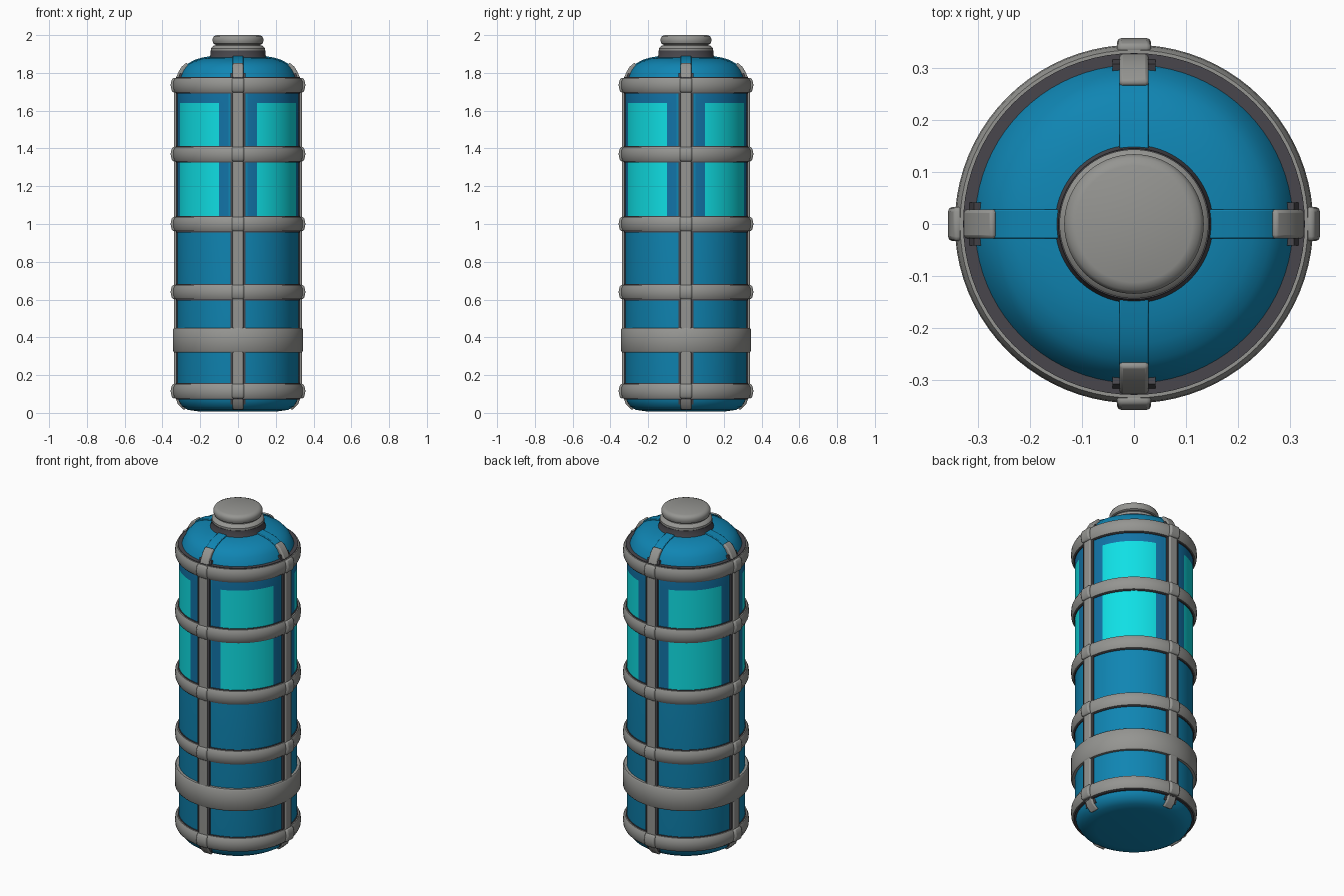
import bpy, bmesh, math
from mathutils import Vector

if "Cube" in bpy.data.objects:
    bpy.data.objects.remove(bpy.data.objects["Cube"], do_unlink=True)


def material(name, rgb):
    m = bpy.data.materials.new(name)
    m.use_nodes = True
    m.diffuse_color = (*rgb, 1)
    m.node_tree.nodes["Principled BSDF"].inputs["Base Color"].default_value = (*rgb, 1)
    return m


BLUE = material("blue shell", (0.005, 0.235, 0.45))
DEEP = material("deep blue frame", (0.006, 0.17, 0.38))
CYAN = material("cyan glow", (0.005, 0.74, 0.78))
GREY = material("grey metal", (0.30, 0.30, 0.285))
DARK = material("dark trim", (0.065, 0.062, 0.072))


def finish(name, bm, mats, bevel=0):
    bmesh.ops.remove_doubles(bm, verts=bm.verts, dist=1e-5)
    bmesh.ops.recalc_face_normals(bm, faces=bm.faces)
    mesh = bpy.data.meshes.new(name)
    bm.to_mesh(mesh)
    bm.free()
    for m in mats:
        mesh.materials.append(m)
    ob = bpy.data.objects.new(name, mesh)
    bpy.context.collection.objects.link(ob)
    if bevel:
        mod = ob.modifiers.new("soft edges", "BEVEL")
        mod.width, mod.segments = bevel, 2
    bpy.ops.object.select_all(action="DESELECT")
    ob.select_set(True)
    bpy.context.view_layer.objects.active = ob
    bpy.ops.object.shade_smooth_by_angle(angle=math.radians(40))
    return ob


def lathe(name, profile, mats, closed=False, rule=None, steps=80):
    """Revolve (radius, height) points about z; rule picks each face's material."""
    bm = bmesh.new()
    rows = []
    for i in range(steps):
        a = math.tau * i / steps
        rows.append([bm.verts.new((r * math.cos(a), r * math.sin(a), z)) for r, z in profile])
    n = len(profile)
    for i in range(steps):
        p, q = rows[i], rows[(i + 1) % steps]
        for j in range(n if closed else n - 1):
            k = (j + 1) % n
            f = bm.faces.new((p[j], q[j], q[k], p[k]))
            if rule:
                f.material_index = rule(f.calc_center_median())
    return finish(name, bm, mats, 0)


def strap(name, path, half, depth, mat, turn, bevel):
    """Sweep a flat bar along an (radius, height) path, then turn it about z."""
    bm = bmesh.new()
    out = Vector((math.cos(turn), math.sin(turn), 0))
    side = Vector((-out.y, out.x, 0))
    up = Vector((0, 0, 1))
    rows = []
    for i, (r, z) in enumerate(path):
        a, b = path[max(i - 1, 0)], path[min(i + 1, len(path) - 1)]
        d = Vector((b[0] - a[0], b[1] - a[1])).normalized()
        inner = (r - d.y * depth, z + d.x * depth)
        rows.append([bm.verts.new(out * pr + up * pz + side * s)
                     for (pr, pz), s in (((r, z), -half), ((r, z), half),
                                         (inner, half), (inner, -half))])
    for p, q in zip(rows, rows[1:]):
        for j in range(4):
            k = (j + 1) % 4
            bm.faces.new((p[j], p[k], q[k], q[j]))
    bm.faces.new(rows[0])
    bm.faces.new(rows[-1])
    return finish(name, bm, [mat], bevel)


# Canister shell with glowing windows between the straps
def shell_colour(c):
    off = abs(math.degrees(math.atan2(c.y, c.x)) % 90 - 45)
    if off < 27 and 1.03 < c.z < 1.64:
        return 2
    if off < 36 and 1.0 < c.z < 1.69:
        return 1
    return 0


shell = [(0, 0.008), (0.21, 0.008), (0.265, 0.016), (0.297, 0.035), (0.315, 0.065),
         (0.323, 0.11), (0.323, 1.0), (0.323, 1.03), (0.323, 1.64), (0.323, 1.69),
         (0.320, 1.74), (0.302, 1.785), (0.285, 1.82), (0.262, 1.845), (0.23, 1.863),
         (0.19, 1.875), (0.14, 1.883), (0, 1.885)]
lathe("shell", shell, [BLUE, DEEP, CYAN], rule=shell_colour)

# Hoops, each over a slightly taller dark flange
HOOPS = (0.115, 0.64, 1.0, 1.37, 1.735)
for n, z in enumerate(HOOPS, 1):
    lathe(f"hoop_{n}", [(0.318, z - 0.038), (0.334, z - 0.038), (0.342, z - 0.022),
                        (0.344, z), (0.342, z + 0.022), (0.334, z + 0.038),
                        (0.318, z + 0.038)], [GREY], closed=True)
    lathe(f"hoop_flange_{n}", [(0.28, z - 0.044), (0.328, z - 0.044),
                               (0.328, z + 0.042), (0.28, z + 0.042)], [DARK], closed=True)

# Wide lower band
lathe("wide_band", [(0.31, 0.32), (0.338, 0.32), (0.344, 0.328), (0.344, 0.442),
                    (0.338, 0.45), (0.31, 0.45)], [GREY], closed=True)

# Neck and cap
lathe("neck", [(0.16, 1.865), (0.147, 1.89), (0.145, 1.918), (0, 1.918)], [DARK])
lathe("cap", [(0.135, 1.91), (0.143, 1.918), (0.143, 1.93), (0.132, 1.943),
              (0.12, 1.946), (0.12, 1.95), (0.13, 1.955), (0.134, 1.967),
              (0.134, 1.982), (0.127, 1.994), (0.112, 2.0), (0, 2.0)], [GREY])

# Four straps with dark edging, clasps over the hoops and ribs on the dome
bar = [(0.285, 0.014), (0.318, 0.045), (0.336, 0.10), (0.339, 0.16), (0.339, 1.69),
       (0.336, 1.75), (0.318, 1.80), (0.298, 1.833), (0.272, 1.855)]
edging = [(r - 0.011, z) for r, z in bar[1:-2]]
rib = [(0.285, 1.828), (0.262, 1.851), (0.23, 1.869), (0.19, 1.881), (0.145, 1.889)]
for side, turn in (("left", 0), ("back", 90), ("right", 180), ("front", 270)):
    a = math.radians(turn)
    strap(f"{side}_strap", bar, 0.028, 0.03, GREY, a, 0.007)
    strap(f"{side}_strap_edging", edging, 0.041, 0.02, DARK, a, 0)
    strap(f"{side}_dome_rib", rib, 0.028, 0.015, BLUE, a, 0.003)
    for n, z in enumerate(HOOPS, 1):
        clasp = [(0.342, z - 0.042), (0.352, z - 0.026), (0.357, z),
                 (0.352, z + 0.026), (0.342, z + 0.042)]
        strap(f"{side}_clasp_{n}", clasp, 0.033, 0.025, GREY, a, 0.009)
